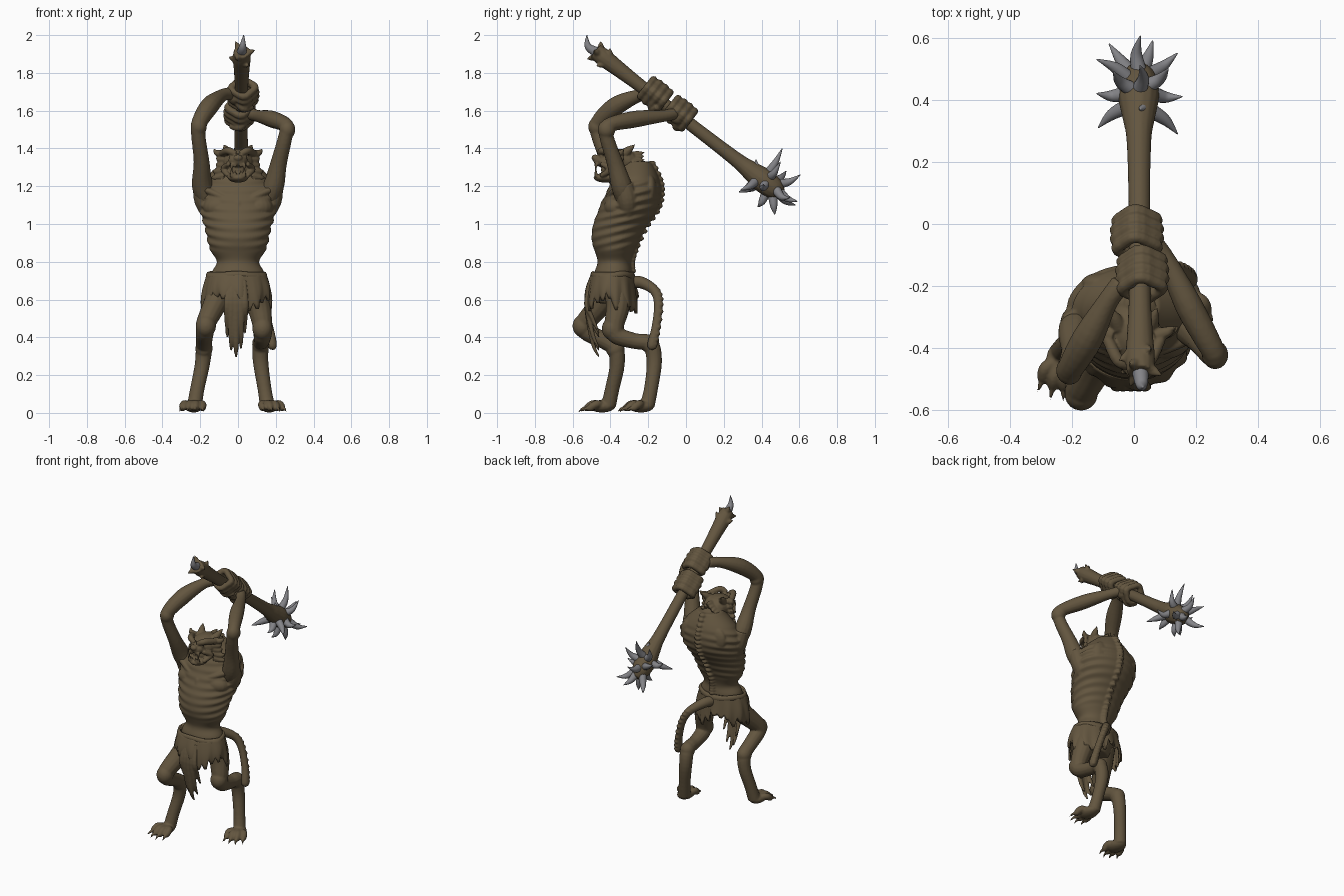
import bpy, bmesh, math, random
from mathutils import Vector as V, Matrix

random.seed(4)


def material(name, col):
    m = bpy.data.materials.new(name)
    m.diffuse_color = (*col, 1)
    return m


HIDE = material("brown hide", (0.125, 0.092, 0.050))
STEEL = material("grey spike", (0.23, 0.23, 0.245))


def catmull(rows, n):
    """Smooth interpolation of rows of numbers, n steps per span."""
    rows = [list(r) for r in rows]
    out = []
    for i in range(len(rows) - 1):
        a, b, c, d = rows[max(i - 1, 0)], rows[i], rows[i + 1], rows[min(i + 2, len(rows) - 1)]
        for k in range(n):
            t = k / n
            out.append([0.5 * (2 * q + (r - p) * t + (2 * p - 5 * q + 4 * r - s) * t * t
                               + (3 * q - p - 3 * r + s) * t ** 3) for p, q, r, s in zip(a, b, c, d)])
    return out + [rows[-1]]


def skin(bm, rings, closed=False):
    vs = [[bm.verts.new(p) for p in r] for r in rings]
    n = len(vs[0])
    pairs = list(zip(vs, vs[1:])) + ([(vs[-1], vs[0])] if closed else [])
    for a, b in pairs:
        for j in range(n):
            bm.faces.new((a[j], a[(j + 1) % n], b[(j + 1) % n], b[j]))
    if not closed:
        bm.faces.new(vs[0][::-1])
        bm.faces.new(vs[-1])


def tube(bm, pts, n=5, sides=14, flat=1.0):
    """Round limb through (x, y, z, radius) points."""
    rows = catmull(pts, n)
    P = [V(r[:3]) for r in rows]
    u, rings = None, []
    for i, p in enumerate(P):
        t = (P[min(i + 1, len(P) - 1)] - P[max(i - 1, 0)]).normalized()
        u = V((1, 0.01, 0.02)) if u is None else u
        u = (u - t * u.dot(t)).normalized()
        w = t.cross(u)
        r = max(rows[i][3], 0.001)
        rings.append([p + r * (u * math.cos(a) + w * math.sin(a) * flat)
                      for a in (2 * math.pi * j / sides for j in range(sides))])
    skin(bm, rings)


def ball(bm, c, r):
    r = (r, r, r) if isinstance(r, (int, float)) else r
    bmesh.ops.create_uvsphere(bm, u_segments=18, v_segments=12, radius=1,
                              matrix=Matrix.Translation(c) @ Matrix.Diagonal((*r, 1)))


def spike(bm, base, tip, r, bend=(0, 0, 0), sides=10):
    b, t = V(base), V(tip)
    m = (b + t) / 2 + V(bend)
    tube(bm, [(*b, r), (*m, r * 0.7), (*t, 0.002)], 5, sides)


def finish(name, bm, mat, voxel=0.0065):
    bmesh.ops.recalc_face_normals(bm, faces=bm.faces)
    for f in bm.faces:
        f.smooth = True
    me = bpy.data.meshes.new(name)
    bm.to_mesh(me)
    bm.free()
    ob = bpy.data.objects.new(name, me)
    bpy.context.collection.objects.link(ob)
    me.materials.append(mat)
    if voxel:
        m = ob.modifiers.new("fuse", 'REMESH')
        m.mode, m.voxel_size, m.use_smooth_shade = 'VOXEL', voxel, True
        s = ob.modifiers.new("soften", 'SMOOTH')
        s.factor, s.iterations = 0.5, 2
    return ob


# torso: rings of (z, centre y, half width, half depth) with slanted ribs
bm = bmesh.new()
prof = catmull([(0.58, -0.39, 0.10, 0.07), (0.66, -0.39, 0.14, 0.10), (0.74, -0.385, 0.14, 0.10),
                (0.80, -0.38, 0.112, 0.09), (0.87, -0.382, 0.150, 0.115), (0.98, -0.355, 0.175, 0.14),
                (1.08, -0.305, 0.203, 0.155), (1.17, -0.275, 0.21, 0.145),
                (1.25, -0.265, 0.165, 0.12), (1.33, -0.26, 0.08, 0.075)], 12)
rings = []
for z, cy, rx, ry in prof:
    ring = []
    for j in range(64):
        a = 2 * math.pi * j / 64
        ph = (z - 0.035 * math.sin(a)) / 0.05
        amp = 0.035 * max(0, min(1, (z - 0.85) / 0.04, (1.26 - z) / 0.05)) * (0.3 + 0.7 * abs(math.cos(a)))
        front = max(0, -math.sin(a))
        hollow = 0.10 * front ** 2 * math.exp(-((z - 0.85) / 0.04) ** 2)      # arch under the ribs
        k = 1 + amp * math.sin(2 * math.pi * ph) - hollow
        ring.append((rx * k * math.cos(a), cy + ry * k * math.sin(a), z))
    rings.append(ring)
skin(bm, rings)
for z, cy, rx, ry in prof[26::4]:                                   # vertebrae
    ball(bm, (0, cy + ry, z), (0.022, 0.022, 0.014))
tube(bm, [(0, -0.43, 1.12, 0.018), (0, -0.465, 1.0, 0.018), (0, -0.492, 0.92, 0.012)])   # sternum
tube(bm, [(0, -0.22, 1.24, 0.09), (0, -0.29, 1.27, 0.085), (0, -0.36, 1.31, 0.07)])    # neck
for s in (-1, 1):
    tube(bm, [(s * 0.015, -0.42, 1.11, 0.016), (s * 0.1, -0.405, 1.15, 0.015), (s * 0.19, -0.36, 1.19, 0.02)])
    ball(bm, (s * 0.1, -0.37, 1.09), (0.085, 0.065, 0.06))
    ball(bm, (s * 0.1, -0.19, 1.18), (0.07, 0.035, 0.08))
    tube(bm, [(s * 0.19, -0.33, 1.21, 0.05), (s * 0.175, -0.31, 1.12, 0.055), (s * 0.14, -0.31, 1.03, 0.035)])
finish("torso", bm, HIDE, 0.006)

# head: skull, snout, open jaw, teeth, brow, ears, mane tufts
bm = bmesh.new()
ball(bm, (0, -0.345, 1.33), (0.085, 0.10, 0.068))
ball(bm, (0, -0.43, 1.335), (0.052, 0.06, 0.036))
ball(bm, (0, -0.48, 1.35), (0.024, 0.02, 0.018))
ball(bm, (0, -0.425, 1.245), (0.055, 0.065, 0.026))
ball(bm, (0, -0.385, 1.285), (0.06, 0.065, 0.05))
for s in (-1, 1):
    tube(bm, [(s * 0.012, -0.455, 1.37, 0.015), (s * 0.05, -0.44, 1.388, 0.02), (s * 0.085, -0.37, 1.375, 0.018)])
    ball(bm, (s * 0.037, -0.445, 1.357), 0.012)
    spike(bm, (s * 0.05, -0.33, 1.37), (s * 0.075, -0.27, 1.42), 0.028)
    tube(bm, [(s * 0.05, -0.45, 1.32, 0.012), (s * 0.075, -0.40, 1.29, 0.018), (s * 0.05, -0.45, 1.255, 0.012)])
    for k in range(6):
        z = 1.23 + 0.028 * k
        spike(bm, (s * 0.07, -0.36, z), (s * (0.125 + 0.02 * math.sin(k * 1.3)), -0.33, z + 0.01 * (k - 2)), 0.024,
              (s * 0.012, 0, -0.008))
        spike(bm, (s * 0.015 * k, -0.28, 1.36 - 0.012 * k), (s * 0.02 * k, -0.22, 1.38 - 0.02 * k), 0.025)
    for x, h in ((0.034, 0.04), (0.015, 0.02)):
        spike(bm, (s * x, -0.475, 1.25), (s * x, -0.48, 1.265 + h), 0.010)
        spike(bm, (s * x, -0.475, 1.32), (s * x, -0.48, 1.31 - h * 0.7), 0.010)
finish("head", bm, HIDE, 0.005)

# arms: shoulder, elbow, wrist paths
arms = {"right_arm": [(-0.15, -0.31, 1.12, 0.055), (-0.188, -0.34, 1.20, 0.056), (-0.193, -0.41, 1.33, 0.042),
                      (-0.21, -0.465, 1.47, 0.038), (-0.205, -0.465, 1.535, 0.042), (-0.15, -0.37, 1.625, 0.05),
                      (-0.085, -0.25, 1.68, 0.034), (-0.04, -0.19, 1.69, 0.035)],
        "left_arm": [(0.15, -0.31, 1.12, 0.055), (0.188, -0.34, 1.20, 0.056), (0.215, -0.375, 1.32, 0.044),
                     (0.25, -0.42, 1.46, 0.038), (0.258, -0.415, 1.52, 0.038), (0.18, -0.27, 1.555, 0.045),
                     (0.105, -0.12, 1.572, 0.032), (0.06, -0.06, 1.585, 0.034)]}
for name, path in arms.items():
    bm = bmesh.new()
    tube(bm, path)
    s = path[0][0] / abs(path[0][0])
    ball(bm, (path[4][0] + s * 0.003, path[4][1] - 0.006, path[4][2] - 0.02), (0.043, 0.047, 0.05))
    finish(name, bm, HIDE)

# club axis, hands wrapped round it
A, B = V((0.02, -0.48, 1.915)), V((0.015, 0.43, 1.215))
axis = (B - A).normalized()
side = V((1, 0, 0))
up = side.cross(axis).normalized()
if up.z < 0:
    up = -up
for name, y0, s in (("right_hand", -0.17, -1), ("left_hand", -0.04, 1)):
    bm = bmesh.new()
    c = A + (B - A) * ((y0 - A.y) / (B.y - A.y)) + up * 0.012 - side * s * 0.008
    for k in range(4):
        o = c + axis * (k - 1.5) * 0.036
        R = 0.060 - 0.004 * abs(k - 1.5)
        loop = []
        for i in range(20):
            t = 2 * math.pi * i / 20
            kn = 1 + 0.12 * math.cos(4 * t - 0.4)
            mid = side * math.cos(t) * 1.05 + up * math.sin(t) * 0.95
            loop.append([o + mid * R * kn + (mid * math.cos(q) + axis * math.sin(q)) * 0.021
                         for q in (2 * math.pi * j / 8 for j in range(8))])
        skin(bm, loop, True)
    p = c + side * s * 0.045 - up * 0.015
    ball(bm, p, (0.03, 0.05, 0.045))
    tube(bm, [(*p, 0.024), (*(c - up * 0.068 + axis * 0.03), 0.022), (*(c - side * s * 0.05 - up * 0.045 + axis * 0.05), 0.015)])
    finish(name, bm, HIDE, 0.005)

# club: shaft, thorny butt and head
bm = bmesh.new()
tube(bm, [(*A.lerp(B, t), r) for t, r in ((0, 0.042), (0.05, 0.048), (0.14, 0.042), (0.3, 0.035), (0.6, 0.035),
                                          (0.82, 0.040), (0.90, 0.052), (0.98, 0.066), (1.05, 0.055), (1.09, 0.02))])
for k in range(6):
    a = k * math.pi / 3
    d = side * math.cos(a) + up * math.sin(a)
    o = A + axis * (0.02 + 0.06 * (k % 2))
    spike(bm, o + d * 0.025, o + d * 0.07 - axis * 0.03, 0.022)
finish("club_shaft", bm, HIDE, 0.006)

# grey spikes on the club head and butt
bm = bmesh.new()
tips = [(0.02, 0.605, 1.26), (0.14, 0.55, 1.14), (-0.08, 0.58, 1.10), (0.02, 0.51, 1.40), (-0.065, 0.49, 1.36),
        (0.155, 0.41, 1.21), (0.14, 0.29, 1.18), (-0.115, 0.31, 1.17), (-0.12, 0.42, 1.25), (-0.12, 0.53, 1.28),
        (0.03, 0.47, 1.05), (0.02, 0.37, 1.34), (-0.01, 0.38, 1.09), (0.11, 0.50, 1.33), (0.03, 0.28, 1.17),
        (0.06, 0.59, 1.12)]
for i, t in enumerate(tips):
    d = V(t) - B
    o = B + axis * max(-0.07, min(0.03, d.dot(axis) * 0.5))
    e = (V(t) - o).normalized()
    spike(bm, o + e * 0.04, t, 0.026, V((0, 0, -0.012)) + e.cross(axis) * 0.012 * (-1) ** i, 12)
spike(bm, A + axis * 0.01, (0.03, -0.525, 2.0), 0.027, (0, -0.02, -0.014), 12)
finish("club_spikes", bm, STEEL, 0)

# legs: hip, knee, hock, ankle, then paw with clawed toes
legs = {"right": ([(-0.08, -0.38, 0.67, 0.07), (-0.125, -0.455, 0.57, 0.062), (-0.17, -0.535, 0.475, 0.052),
                   (-0.175, -0.525, 0.43, 0.048), (-0.18, -0.43, 0.38, 0.044), (-0.18, -0.375, 0.34, 0.044),
                   (-0.19, -0.365, 0.25, 0.040), (-0.215, -0.39, 0.13, 0.038), (-0.23, -0.41, 0.04, 0.04)], -0.12),
        "left": ([(0.08, -0.37, 0.67, 0.07), (0.11, -0.36, 0.57, 0.064), (0.13, -0.38, 0.46, 0.052),
                  (0.13, -0.365, 0.41, 0.048), (0.125, -0.27, 0.38, 0.042), (0.12, -0.19, 0.365, 0.044),
                  (0.12, -0.168, 0.27, 0.041), (0.14, -0.185, 0.13, 0.037), (0.155, -0.205, 0.04, 0.04)], 0.3)}
for name, (path, yaw) in legs.items():
    bm = bmesh.new()
    tube(bm, path)
    x, y, z, r = path[2]
    ball(bm, (x, y - 0.012, z - 0.015), (0.054, 0.054, 0.06))
    ball(bm, path[5][:3], (0.046, 0.05, 0.05))
    f = V((path[-1][0], path[-1][1], 0))
    rot = Matrix.Rotation(yaw, 3, 'Z')
    ball(bm, f + rot @ V((0, -0.035, 0.035)), (0.05, 0.07, 0.033))
    for k in range(4):
        x = (k - 1.5) * 0.032
        y = -0.115 + 0.010 * abs(k - 1.5) ** 2
        g = lambda px, py, pz: f + rot @ V((px, py, pz))
        tube(bm, [(*g(x * 0.6, -0.04, 0.045), 0.02), (*g(x, y + 0.03, 0.045), 0.022),
                  (*g(x * 1.1, y, 0.026), 0.019), (*g(x * 1.15, y - 0.015, 0.018), 0.008)])
        spike(bm, g(x * 1.1, y, 0.025), g(x * 1.35, y - 0.05, 0.002), 0.012, (0, 0, 0.008))
    finish(name + "_leg", bm, HIDE, 0.006)

# tail with knobs
bm = bmesh.new()
tail = [(0, -0.30, 0.69, 0.035), (0.03, -0.235, 0.69, 0.032), (0.09, -0.165, 0.645, 0.026), (0.13, -0.147, 0.57, 0.023),
        (0.165, -0.16, 0.45, 0.023), (0.18, -0.18, 0.36, 0.026), (0.18, -0.185, 0.335, 0.012)]
tube(bm, tail)
for x, y, z, r in catmull(tail, 3)[2:-2]:
    ball(bm, (x + 0.004, y + 0.012, z + 0.004), (r * 0.8, r * 0.8, 0.012))
finish("tail", bm, HIDE, 0.006)

# ragged hip cloth: pleated sheet with torn hem, thickened
bm = bmesh.new()
N, rows = 72, []
hem = [0.50 + 0.10 * random.random() for _ in range(24)]
for i in range(8):
    t = i / 7
    row = []
    for j in range(N):
        a = 2 * math.pi * j / N
        h = hem[j // 3] + (0.02 if j % 3 else 0.05) * t
        k = 1 + 0.045 * t * math.sin(a * 12)
        front = max(0, -math.sin(a))
        row.append(bm.verts.new((-0.008 + (0.155 + 0.030 * math.sin(t * 2.2)) * k * math.cos(a),
                                 -0.387 + (0.112 + 0.022 * t + 0.018 * front * math.sin(t * 2.5)) * k * math.sin(a),
                                 0.745 + (h - 0.745) * t)))
    rows.append(row)
for a, b in zip(rows, rows[1:]):
    for j in range(N):
        bm.faces.new((a[j], b[j], b[(j + 1) % N], a[(j + 1) % N]))
cloth = finish("hip_cloth", bm, HIDE, 0)
sol = cloth.modifiers.new("thickness", 'SOLIDIFY')
sol.thickness, sol.offset = 0.012, -1

# belt roll and hanging front strips
bm = bmesh.new()
skin(bm, [[((0.149 + 0.014 * math.cos(q)) * math.cos(a) - 0.008, -0.387 + (0.106 + 0.013 * math.cos(q)) * math.sin(a),
            0.725 + 0.02 * math.sin(q) + 0.006 * math.sin(3 * a)) for q in (math.pi * j / 4 for j in range(8))]
          for a in (math.pi * i / 24 for i in range(48))], True)
finish("belt", bm, HIDE, 0)
bm = bmesh.new()
for x, z in ((-0.055, 0.40), (-0.035, 0.33), (-0.01, 0.295), (0.015, 0.34), (0.035, 0.42)):
    tube(bm, [(x * 0.8, -0.50, 0.70, 0.018), (x, -0.525, 0.58, 0.021), (x, -0.495, z + 0.08, 0.016),
              (x * 1.05, -0.46, z, 0.006)], flat=0.7)
finish("front_strips", bm, HIDE, 0.005)
